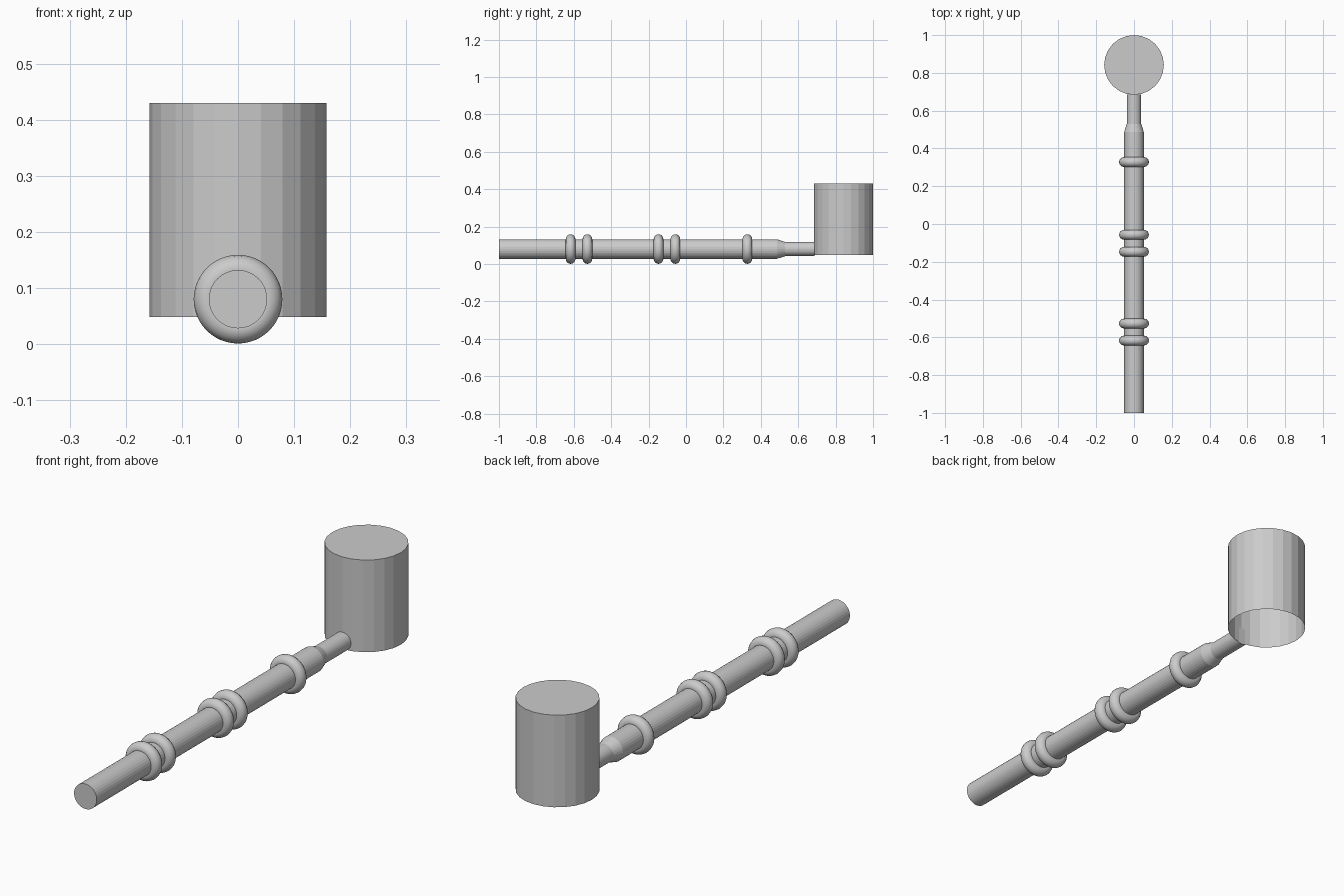
import bpy, bmesh
from math import pi, sin, cos

if "Cube" in bpy.data.objects:
    bpy.data.objects.remove(bpy.data.objects["Cube"])

AXIS_Z = 0.08


def make_object(name, bm):
    bmesh.ops.recalc_face_normals(bm, faces=bm.faces)
    mesh = bpy.data.meshes.new(name)
    bm.to_mesh(mesh)
    bm.free()
    obj = bpy.data.objects.new(name, mesh)
    bpy.context.collection.objects.link(obj)
    return obj


# Handle: a (y, radius) profile turned around the long axis
def lathe_y(name, profile, sides):
    bm = bmesh.new()
    rings = [[bm.verts.new((r * sin(2 * pi * i / sides), y,
                            AXIS_Z + r * cos(2 * pi * i / sides)))
              for i in range(sides)] for y, r in profile]
    for a, b in zip(rings, rings[1:]):
        for i in range(sides):
            j = (i + 1) % sides
            bm.faces.new((a[i], a[j], b[j], b[i]))
    bm.faces.new(rings[0])
    bm.faces.new(rings[-1])
    return make_object(name, bm)


lathe_y("handle", [(-1.0, 0.052), (0.487, 0.052), (0.53, 0.038), (0.686, 0.038)], 32)

# Grip rings
for n, y in enumerate((-0.617, -0.527, -0.147, -0.057, 0.328)):
    bpy.ops.mesh.primitive_torus_add(
        location=(0, y, AXIS_Z), rotation=(pi / 2, 0, 0),
        major_radius=0.053, minor_radius=0.026,
        major_segments=48, minor_segments=16)
    ring = bpy.context.object
    ring.name = f"grip_ring_{n + 1}"
    bpy.ops.object.shade_smooth_by_angle()

# Head: faceted cylinder, closed on top and open underneath
bm = bmesh.new()
bmesh.ops.create_cone(bm, cap_ends=True, segments=24,
                      radius1=0.158, radius2=0.158, depth=0.382)
bottom = [f for f in bm.faces if f.calc_center_median().z < -0.18]
bmesh.ops.delete(bm, geom=bottom, context='FACES_ONLY')
head = make_object("head", bm)
head.location = (0, 0.842, 0.239)
